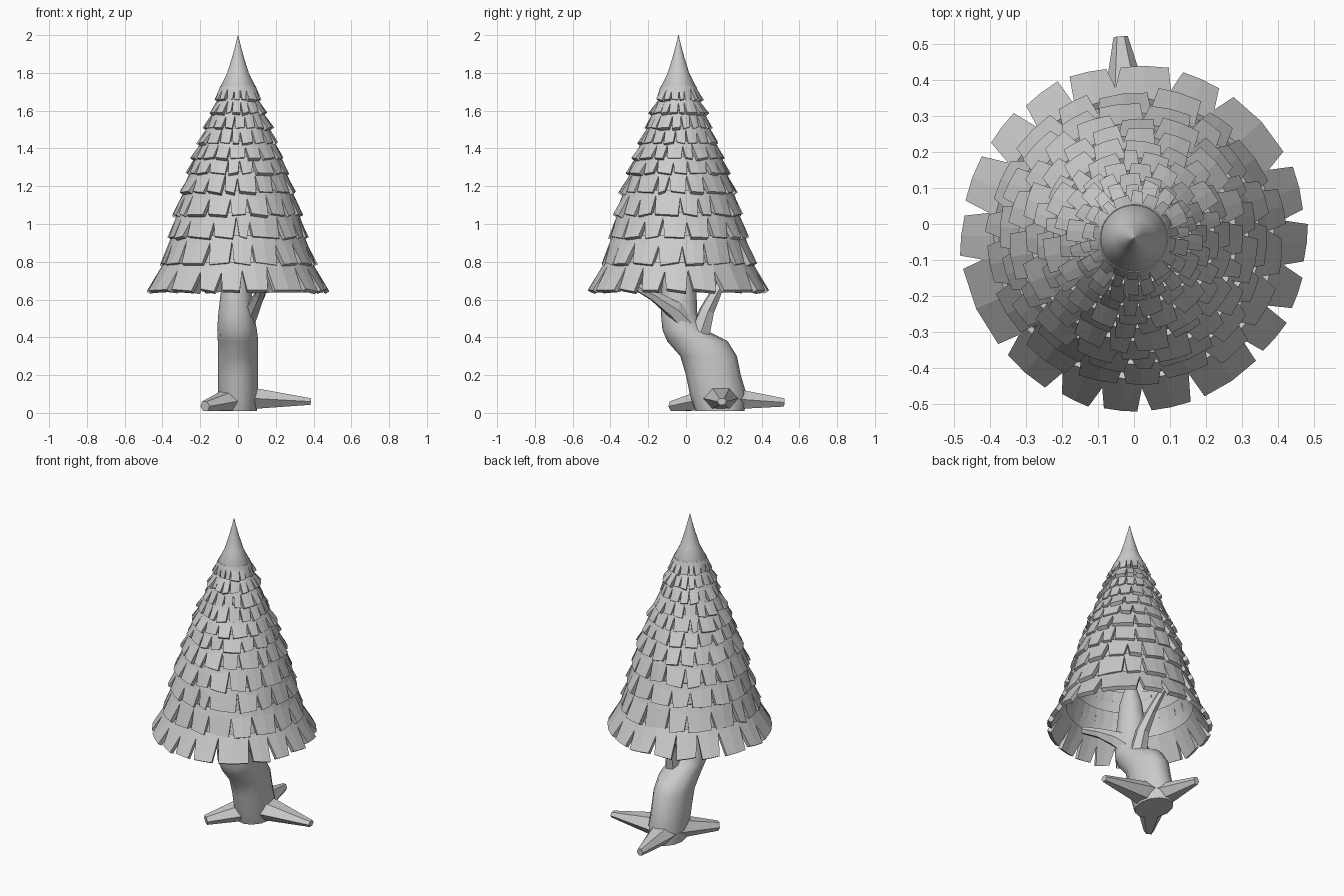
import bpy, bmesh, math, random
from mathutils import Vector

if "Cube" in bpy.data.objects:
    bpy.data.objects.remove(bpy.data.objects["Cube"])

random.seed(4)
CY = -0.04  # canopy axis


def finish(bm, name, smooth=None):
    bmesh.ops.recalc_face_normals(bm, faces=bm.faces)
    me = bpy.data.meshes.new(name)
    bm.to_mesh(me)
    bm.free()
    ob = bpy.data.objects.new(name, me)
    bpy.context.collection.objects.link(ob)
    if smooth:
        bpy.ops.object.select_all(action='DESELECT')
        ob.select_set(True)
        bpy.context.view_layer.objects.active = ob
        bpy.ops.object.shade_smooth_by_angle(angle=math.radians(smooth))
    return ob


def loft(name, rings, caps=True, smooth=None):
    """Skin a list of equal-length point rings."""
    bm = bmesh.new()
    vs = [[bm.verts.new(p) for p in ring] for ring in rings]
    n = len(vs[0])
    for a, b in zip(vs, vs[1:]):
        for i in range(n):
            bm.faces.new((a[i], a[(i + 1) % n], b[(i + 1) % n], b[i]))
    if caps:
        bm.faces.new(vs[0])
        bm.faces.new(vs[-1])
    bmesh.ops.remove_doubles(bm, verts=bm.verts, dist=1e-5)
    return finish(bm, name, smooth)


def ellipse(cx, cy, z, rx, ry, n):
    return [(cx + rx * math.cos(2 * math.pi * i / n),
             cy + ry * math.sin(2 * math.pi * i / n), z) for i in range(n)]


def limb(name, path, sides=6):
    """Tapered faceted limb; path entries are (point, half width, half height)."""
    pts = [Vector(p[0]) for p in path]
    rings = []
    for i, (p, w, h) in enumerate(path):
        d = (pts[min(i + 1, len(pts) - 1)] - pts[max(i - 1, 0)]).normalized()
        side = d.cross(Vector((0, 0, 1))).normalized()
        up = side.cross(d)
        rings.append([pts[i] + side * w * math.cos(2 * math.pi * k / sides)
                      + up * h * math.sin(2 * math.pi * k / sides)
                      for k in range(sides)])
    return loft(name, rings)


# Canopy tiers: bottom height and outer radius
tiers = [(0.65, 0.48), (0.79, 0.41), (0.93, 0.37), (1.05, 0.34), (1.17, 0.305),
         (1.27, 0.27), (1.35, 0.245), (1.43, 0.21), (1.51, 0.18), (1.59, 0.15),
         (1.66, 0.12)]
low_gaps = [-172, -140, -118, -102, -87, -68, -43, -27, -10, 7, 27, 58, 76,
            97, 114, 131, 149, 170]


def shingle_tier(k):
    z0, r0 = tiers[k]
    if k + 1 < len(tiers):
        z1, r1 = tiers[k + 1][0] + 0.01, tiers[k + 1][1] - 0.02
    else:
        z1, r1 = 1.73, 0.094
    n = 18
    turn = random.uniform(0, 20)
    gaps = low_gaps if k == 0 else [turn + (i + random.uniform(-.22, .22)) * 360 / n
                                    for i in range(n)]
    bm = bmesh.new()

    def vert(a, t, extra=0):
        r = r0 + (r1 - r0) * t + extra
        a = math.radians(a)
        return bm.verts.new((r * math.cos(a), CY + r * math.sin(a), z0 + (z1 - z0) * t))

    top = [vert(g, 1) for g in gaps]
    notch = [vert(g, random.uniform(.6, .85)) for g in gaps]
    for i, g in enumerate(gaps):
        j = (i + 1) % n
        h = gaps[j] + (360 if j == 0 else 0)
        mid = (g + h) / 2
        cut = random.uniform(1.8, 3.4)
        e = random.uniform(-.008, .014) if k else 0
        s = random.uniform(-.06, .06)
        tm, nm = vert(mid, 1), vert(mid, .7)
        b = [vert(g + cut, s, e), vert(mid, 0, e), vert(h - cut, -s, e)]
        bm.faces.new((top[i], tm, nm, notch[i]))
        bm.faces.new((tm, top[j], notch[j], nm))
        bm.faces.new((notch[i], nm, b[1], b[0]))
        bm.faces.new((nm, notch[j], b[2], b[1]))
    ob = finish(bm, "shingle_tier_%d" % (k + 1))
    mod = ob.modifiers.new("thickness", 'SOLIDIFY')
    mod.thickness = 0.026
    # thicken towards the trunk axis
    p = ob.data.polygons[0]
    outward = p.normal.dot(p.center - Vector((0, CY, p.center.z))) > 0
    mod.offset = -1 if outward else 1


for k in range(len(tiers)):
    shingle_tier(k)

# Hollow inner cone running up into the pointed tip
profile = [(r - 0.035, z) for z, r in tiers[1:]] + [
    (0.094, 1.725), (0.057, 1.80), (0.032, 1.88), (0.013, 1.95), (0.001, 2.0)]
loft("canopy_core", [ellipse(0, CY, z, r, r, 32) for r, z in profile],
     caps=False, smooth=40)

# Crooked trunk: height, front y, back y, centre x, half width
trunk = [(0.01, 0.05, 0.31, 0, 0.10), (0.10, 0.02, 0.32, 0, 0.107),
         (0.20, 0.00, 0.29, 0, 0.107), (0.30, -0.03, 0.27, 0, 0.107),
         (0.38, -0.10, 0.22, 0, 0.107), (0.44, -0.125, 0.10, -0.005, 0.105),
         (0.52, -0.132, 0.06, -0.01, 0.095), (0.65, -0.13, 0.055, -0.01, 0.08),
         (0.80, -0.11, 0.03, -0.01, 0.065), (0.90, -0.08, 0.00, -0.01, 0.035)]
loft("trunk", [ellipse(x, (a + b) / 2, z, w, (b - a) / 2, 12)
               for z, a, b, x, w in trunk], smooth=50)

# Three spreading roots
limb("right_root", [((0.0, 0.18, 0.08), 0.11, 0.075), ((0.11, 0.185, 0.075), 0.085, 0.06),
                    ((0.385, 0.19, 0.06), 0.025, 0.02)])
limb("back_root", [((0.0, 0.18, 0.08), 0.10, 0.075), ((-0.02, 0.31, 0.07), 0.07, 0.055),
                   ((-0.037, 0.52, 0.055), 0.02, 0.025)])
limb("front_left_root", [((0.0, 0.17, 0.08), 0.11, 0.08), ((-0.07, 0.07, 0.06), 0.075, 0.055),
                         ((-0.175, -0.075, 0.035), 0.03, 0.03)])

# Two stub branches under the canopy
limb("front_branch", [((0.03, 0.02, 0.46), 0.05, 0.06), ((0.075, -0.06, 0.545), 0.04, 0.05),
                      ((0.115, -0.17, 0.62), 0.03, 0.03), ((0.14, -0.29, 0.685), 0.022, 0.022)])
limb("back_branch", [((0.03, 0.07, 0.40), 0.05, 0.06), ((0.03, 0.11, 0.54), 0.04, 0.042),
                     ((0.01, 0.17, 0.66), 0.028, 0.028), ((-0.02, 0.26, 0.80), 0.018, 0.018)])
